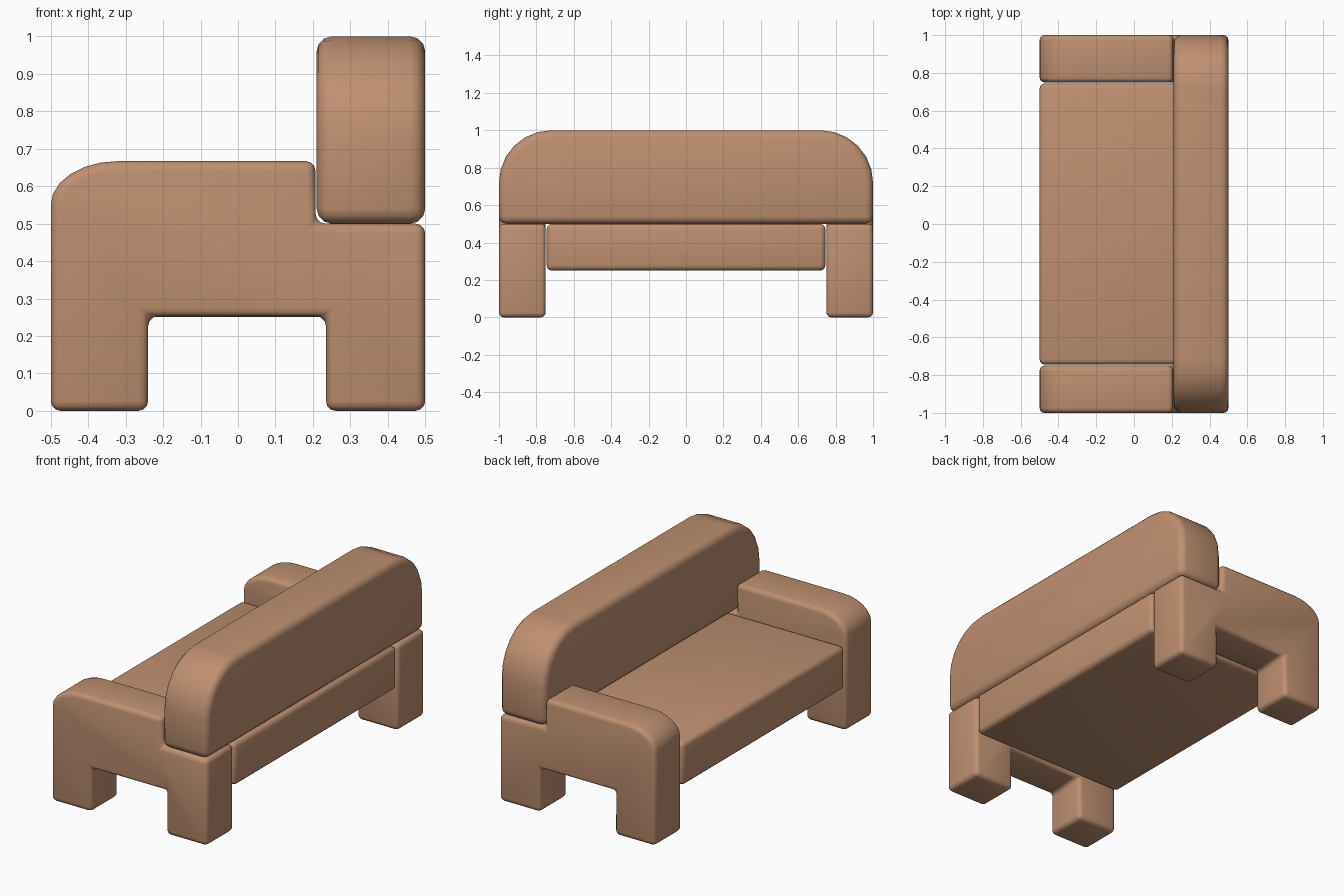
import bpy
import bmesh
import math
from mathutils import Vector

if "Cube" in bpy.data.objects:
    bpy.data.objects.remove(bpy.data.objects["Cube"], do_unlink=True)

# One upholstery colour for the whole bench sofa
TAN = (0.52, 0.28, 0.165, 1.0)
fabric = bpy.data.materials.new("tan_fabric")
fabric.use_nodes = True
fabric.diffuse_color = TAN
bsdf = fabric.node_tree.nodes["Principled BSDF"]
bsdf.inputs["Base Color"].default_value = TAN
bsdf.inputs["Roughness"].default_value = 0.7


def arc(cx, cz, rx, rz, start, steps=6):
    """Quarter ellipse, running anticlockwise from the start angle."""
    angles = [math.radians(start + 90 * i / steps) for i in range(steps + 1)]
    return [(cx + rx * math.cos(a), cz + rz * math.sin(a)) for a in angles]


def padded_part(name, profile, axis, low, high, bevel):
    """Extrude a (horizontal, z) profile along x or y and soften its edges."""
    def place(u, z, depth):
        return (depth, u, z) if axis == "x" else (u, depth, z)

    bm = bmesh.new()
    face = bm.faces.new([bm.verts.new(place(u, z, low)) for u, z in profile])
    extruded = bmesh.ops.extrude_face_region(bm, geom=[face])
    moved = [v for v in extruded["geom"] if isinstance(v, bmesh.types.BMVert)]
    bmesh.ops.translate(bm, verts=moved, vec=Vector(place(0, 0, high - low)))
    bmesh.ops.recalc_face_normals(bm, faces=bm.faces)
    mesh = bpy.data.meshes.new(name)
    bm.to_mesh(mesh)
    bm.free()
    mesh.materials.append(fabric)
    mesh.shade_smooth()
    obj = bpy.data.objects.new(name, mesh)
    bpy.context.collection.objects.link(obj)
    mod = obj.modifiers.new("soft_edges", "BEVEL")
    mod.width = bevel
    mod.segments = 3
    mod.limit_method = "ANGLE"
    mod.angle_limit = math.radians(40)
    return obj


# Arms with legs: stepped at the rear for the backrest, rounded at the front
arm_profile = [(-0.5, 0), (-0.24, 0), (-0.24, 0.253), (0.235, 0.253),
               (0.235, 0), (0.5, 0), (0.5, 0.5), (0.207, 0.5), (0.207, 0.667)]
arm_profile += arc(-0.32, 0.55, 0.18, 0.117, 90)
padded_part("left_arm", arm_profile, "y", 0.75, 1.0, 0.026)
padded_part("right_arm", arm_profile, "y", -1.0, -0.75, 0.026)

# Seat slab between the arms
seat_profile = [(-0.745, 0.25), (0.745, 0.25), (0.745, 0.5), (-0.745, 0.5)]
padded_part("seat", seat_profile, "x", -0.5, 0.5, 0.028)

# Backrest with large rounded upper corners
back_profile = [(-1, 0.5), (1, 0.5)]
back_profile += arc(0.72, 0.72, 0.28, 0.28, 0) + arc(-0.72, 0.72, 0.28, 0.28, 90)
padded_part("backrest", back_profile, "x", 0.21, 0.5, 0.04)
